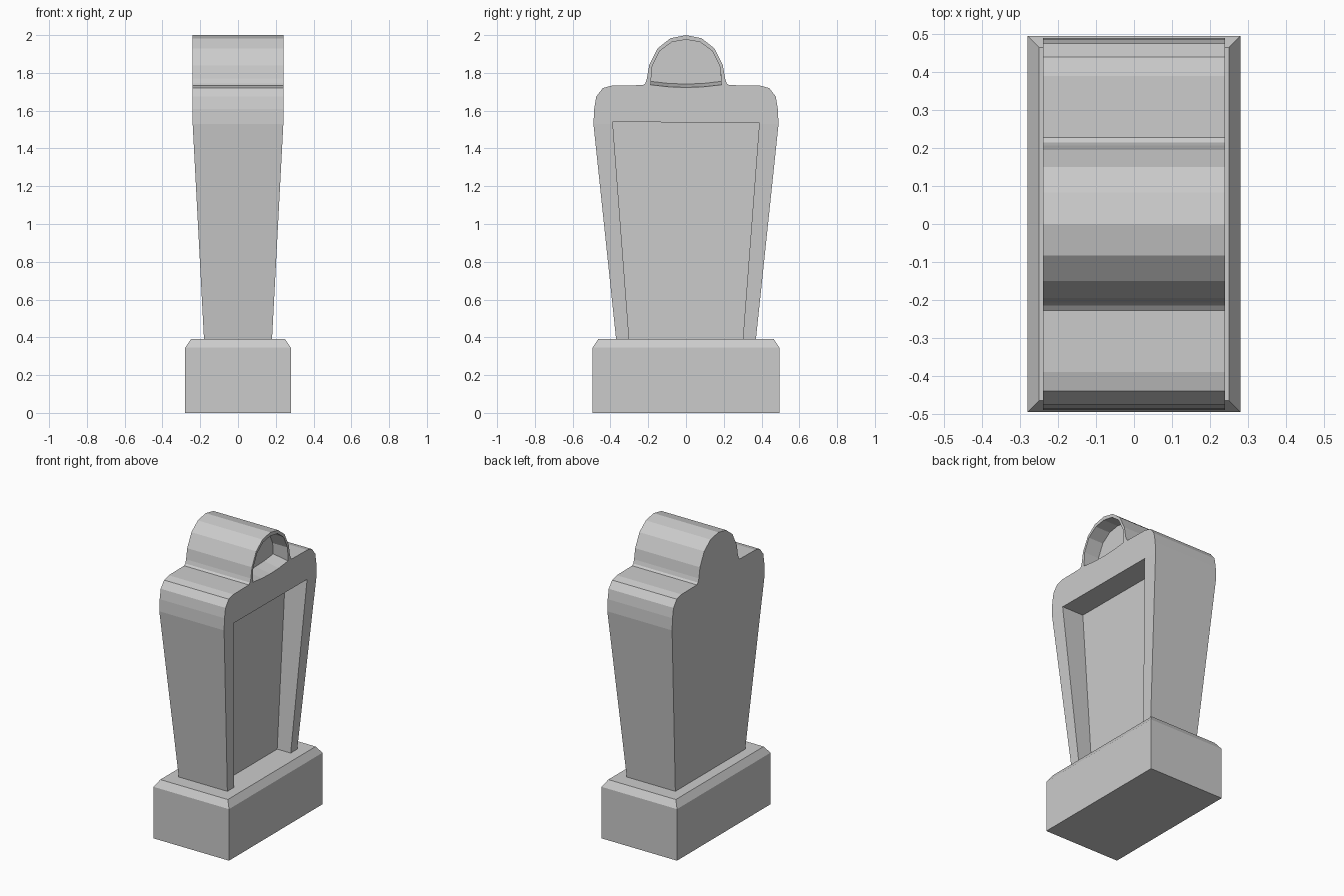
import bpy, bmesh

if "Cube" in bpy.data.objects:
    bpy.data.objects.remove(bpy.data.objects["Cube"])


def loft(name, rings, extra_faces=None):
    """Join equal-length rings of points; caps are n-gons unless given."""
    bm = bmesh.new()
    vs = [[bm.verts.new(p) for p in r] for r in rings]
    n = len(rings[0])
    for a, b in zip(vs, vs[1:]):
        for i in range(n):
            j = (i + 1) % n
            bm.faces.new((a[i], a[j], b[j], b[i]))
    for ring in (vs[0], vs[-1]):
        for cap in (extra_faces or [range(n)]):
            bm.faces.new([ring[i] for i in cap])
    bmesh.ops.recalc_face_normals(bm, faces=bm.faces)
    me = bpy.data.meshes.new(name)
    bm.to_mesh(me)
    bm.free()
    ob = bpy.data.objects.new(name, me)
    bpy.context.collection.objects.link(ob)
    return ob


def mirrored(half):
    """Complete a half outline that ends on the y = 0 line."""
    return half + [(-y, z) for y, z in reversed(half) if y > 0]


def rect(x, y, z):
    return [(-x, -y, z), (x, -y, z), (x, y, z), (-x, y, z)]


def cut(target, cutter):
    cutter.hide_render = True
    mod = target.modifiers.new("cut", 'BOOLEAN')
    mod.operation = 'DIFFERENCE'
    mod.solver = 'EXACT'
    mod.object = cutter
    bpy.context.view_layer.objects.active = target
    bpy.ops.object.modifier_apply(modifier=mod.name)
    bpy.data.objects.remove(cutter, do_unlink=True)


# Plinth with a chamfered top edge
loft("plinth", [rect(0.28, 0.495, 0), rect(0.28, 0.495, 0.345),
                rect(0.25, 0.465, 0.39)])

# Body: shouldered outline with an arched crest, thinner towards the foot
outline = mirrored([(0.37, 0.39), (0.49, 1.53), (0.486, 1.61), (0.475, 1.675),
                    (0.44, 1.72), (0.39, 1.733), (0.228, 1.735),
                    (0.215, 1.745), (0.207, 1.77), (0.195, 1.84),
                    (0.15, 1.93), (0.083, 1.983), (0, 2.0)])
n = len(outline)


def half_depth(z):
    return 0.18 if z < 1 else 0.24


caps = [[0, 1, n - 2, n - 1], list(range(1, n - 1))]
body = loft("body", [[(s * half_depth(z), y, z) for y, z in outline]
                     for s in (-1, 1)], caps)

# Screen recess, open at the bottom
screen = [(0.30, 0.38), (0.388, 1.536), (-0.388, 1.54), (-0.30, 0.38)]
cut(body, loft("screen_cutter", [[(x, y, z) for y, z in screen]
                                 for x in (0.08, 0.4)]))

# Crest recess with a gently sloping, dished floor
arch = mirrored([(0.187, 1.755), (0.181, 1.83), (0.14, 1.915),
                 (0.075, 1.963), (0, 1.976)])
floor = [(-0.09, 1.744), (0, 1.741), (0.09, 1.744)]
crest = [[(x, y, z) for y, z in arch] for x in (0.13, 0.35)]
crest[0] += [(0.13, y, z) for y, z in floor]
crest[1] += [(0.35, y, z - 0.036) for y, z in floor]
crest[1] = [(x, y, z - 0.036 if z == 1.755 else z) for x, y, z in crest[1]]
cut(body, loft("crest_cutter", crest))
